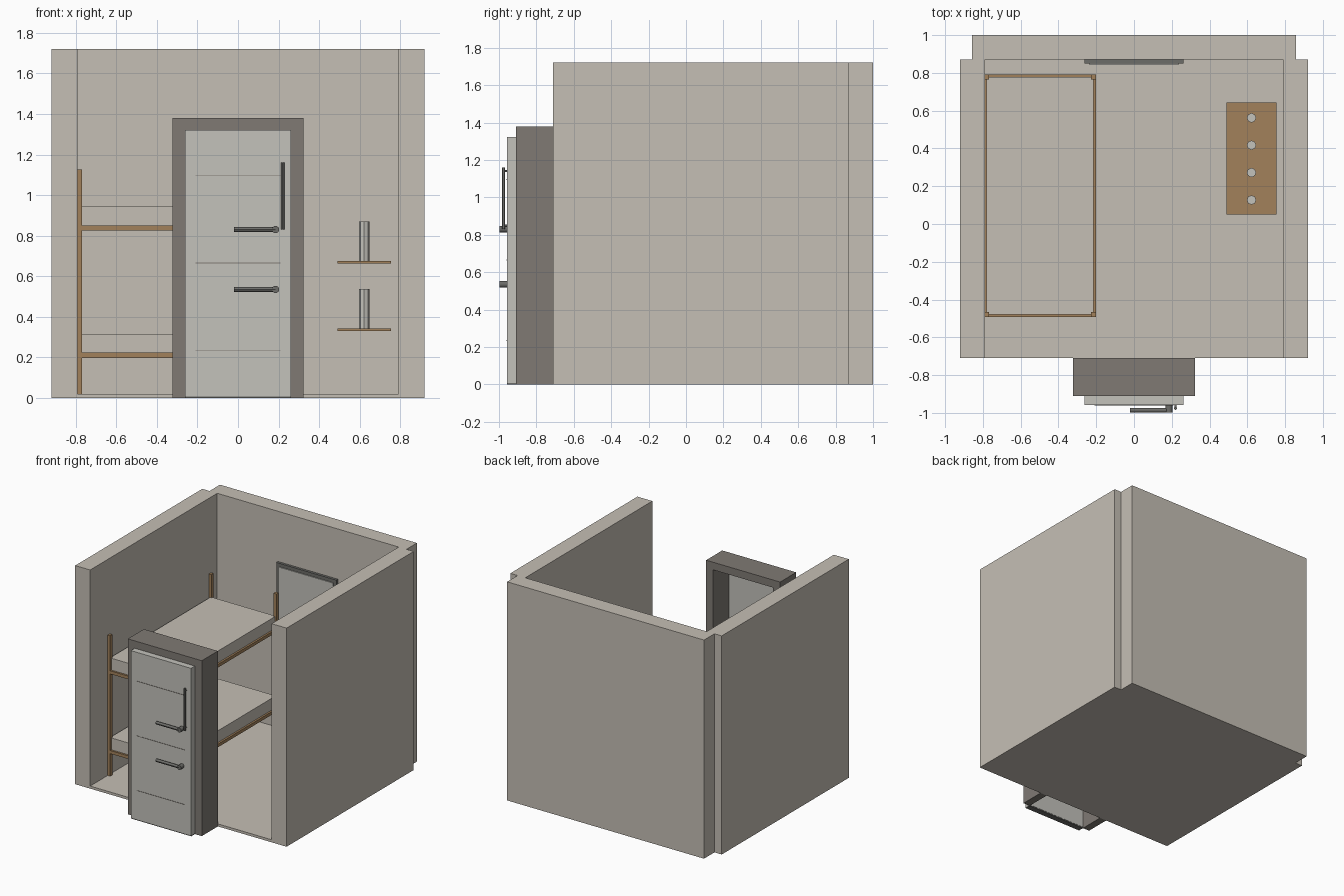
import bpy
import bmesh
from mathutils import Matrix, Vector

old = bpy.data.objects.get("Cube")
if old:
    bpy.data.objects.remove(old, do_unlink=True)


def material(name, colour):
    m = bpy.data.materials.new(name)
    m.use_nodes = True
    m.diffuse_color = (*colour, 1)
    m.node_tree.nodes["Principled BSDF"].inputs["Base Color"].default_value = (*colour, 1)
    return m


PLASTER = material("warm plaster", (0.56, 0.52, 0.46))
FRAME = material("taupe frame", (0.215, 0.195, 0.175))
WOOD = material("wood", (0.36, 0.22, 0.105))
METAL = material("dark metal", (0.15, 0.15, 0.14))
PALE = material("pale grey", (0.55, 0.54, 0.50))


def finish(name, bm, mat):
    mesh = bpy.data.meshes.new(name)
    bm.to_mesh(mesh)
    bm.free()
    mesh.materials.append(mat)
    obj = bpy.data.objects.new(name, mesh)
    bpy.context.collection.objects.link(obj)
    return obj


def box(name, x, y, z, mat):
    """Box from (min, max) pairs along each axis."""
    bm = bmesh.new()
    bmesh.ops.create_cube(bm, size=1)
    for v in bm.verts:
        v.co = [a + (c + 0.5) * (b - a) for c, (a, b) in zip(v.co, (x, y, z))]
    return finish(name, bm, mat)


def rod(name, start, end, radius, mat, sides=12):
    a, b = Vector(start), Vector(end)
    turn = (b - a).to_track_quat('Z', 'Y').to_matrix().to_4x4()
    bm = bmesh.new()
    bmesh.ops.create_cone(bm, cap_ends=True, segments=sides, radius1=radius, radius2=radius,
                          depth=(b - a).length, matrix=Matrix.Translation((a + b) / 2) @ turn)
    return finish(name, bm, mat)


def smooth(obj):
    bpy.ops.object.select_all(action='DESELECT')
    obj.select_set(True)
    bpy.context.view_layer.objects.active = obj
    bpy.ops.object.shade_smooth_by_angle()


# Room shell, open at the top and front
box("floor", (-0.79, 0.79), (-0.71, 0.87), (0, 0.02), PLASTER)
box("back_wall", (-0.857, 0.857), (0.87, 1.0), (0, 1.72), PLASTER)
for side, s in (("left", 1), ("right", -1)):
    box(f"{side}_wall", sorted((0.79 * s, 0.92 * s)), (-0.71, 0.87), (0, 1.72), PLASTER)

# Deep door frame
for side, s in (("left", 1), ("right", -1)):
    box(f"{side}_jamb", sorted((0.262 * s, 0.322 * s)), (-0.91, -0.71), (0, 1.38), FRAME)
box("door_lintel", (-0.262, 0.262), (-0.91, -0.71), (1.32, 1.38), FRAME)

# Door with horizontal seams and a bottom sweep
box("door", (-0.262, 0.262), (-0.958, -0.908), (0.008, 1.322), PALE)
box("door_sweep", (-0.262, 0.262), (-0.956, -0.91), (0, 0.008), METAL)
for z in (0.235, 0.665, 1.095):
    box("door_seam", (-0.21, 0.21), (-0.96, -0.957), (z - 0.002, z + 0.002), FRAME)

# Lever handles and upright pull bar
for z in (0.535, 0.83):
    smooth(rod("handle_rose", (0.185, -0.957, z), (0.185, -0.997, z), 0.018, METAL, 16))
    smooth(rod("handle_lever", (-0.02, -0.986, z), (0.185, -0.986, z), 0.012, METAL))
smooth(rod("pull_bar", (0.22, -0.976, 0.83), (0.22, -0.976, 1.16), 0.008, METAL))
for z in (0.85, 1.14):
    rod("pull_bar_mount", (0.22, -0.976, z), (0.22, -0.957, z), 0.005, METAL)

# Framed panel on the inside of the back wall
box("wall_panel_frame", (-0.262, 0.262), (0.85, 0.87), (0.81, 1.325), METAL)
box("wall_panel", (-0.235, 0.235), (0.843, 0.85), (0.837, 1.298), PALE)

# Bunk bed posts
X0, X1, Y0, Y1 = -0.795, -0.2, -0.493, 0.792
POST, RAIL = 0.027, 0.015
for x in (X0, X1 - POST):
    for y in (Y0, Y1 - POST):
        box("bunk_post", (x, x + POST), (y, y + POST), (0.02, 1.125), WOOD)

# Two bunks, each with four rails and a mattress
for z in (0.198, 0.825):
    height = (z, z + 0.025)
    for x in (X0, X1 - RAIL):
        box("bunk_side_rail", (x, x + RAIL), (Y0 + POST, Y1 - POST), height, WOOD)
    for y in (Y0, Y1 - RAIL):
        box("bunk_end_rail", (X0 + POST, X1 - POST), (y, y + RAIL), height, WOOD)
    box("mattress", (X0 + RAIL, X1 - RAIL), (Y0 + RAIL, Y1 - RAIL), (z, z + 0.118), PLASTER)

# Shelves with rows of canisters
for z in (0.33, 0.662):
    box("shelf", (0.49, 0.755), (0.05, 0.642), (z, z + 0.012), WOOD)
    for i in range(4):
        y = 0.127 + 0.145 * i
        rod("canister", (0.622, y, z + 0.012), (0.622, y, z + 0.208), 0.025, PALE, 8)
